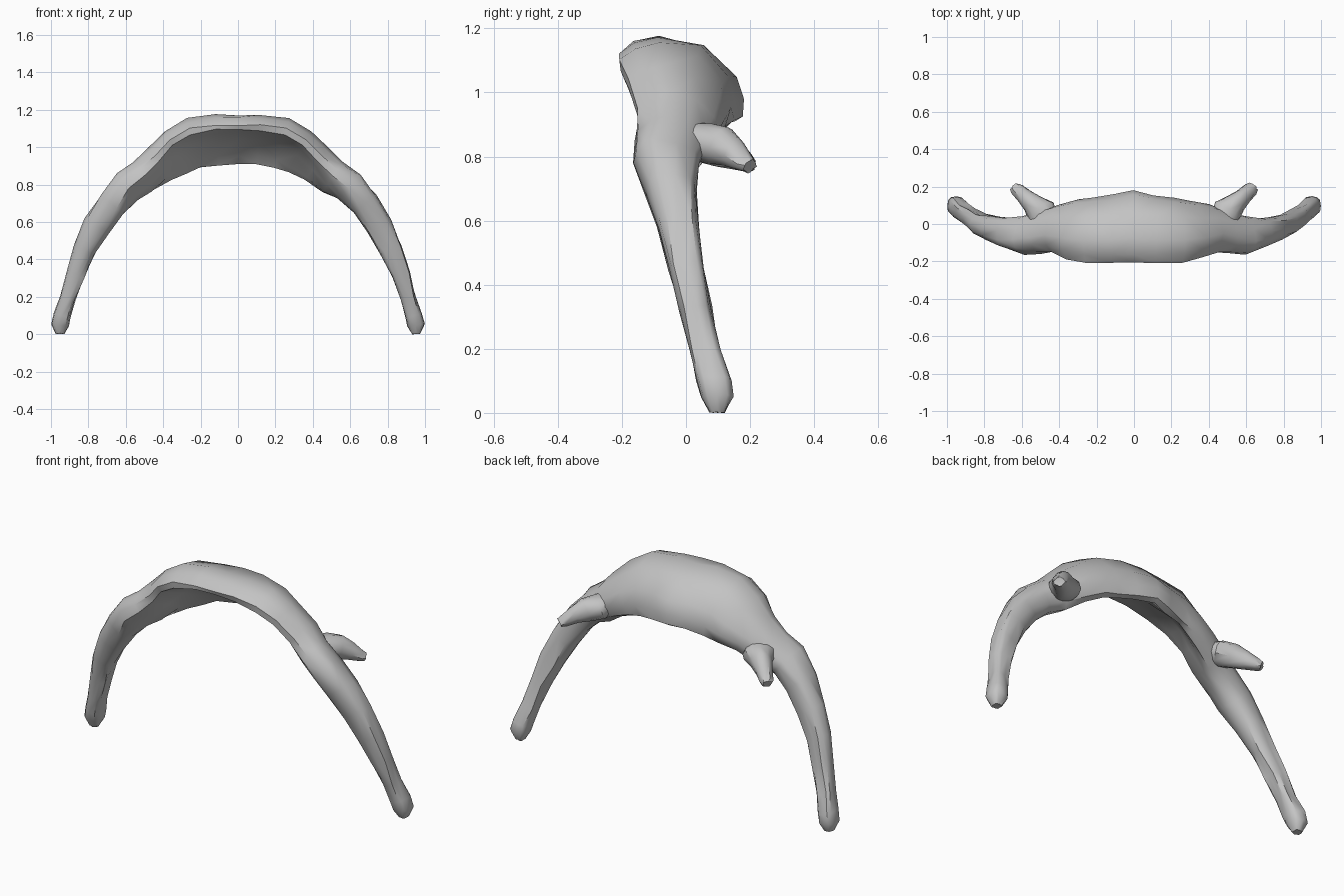
import bpy, bmesh, random
from math import sin, cos, pi, radians, copysign
from mathutils import Vector

random.seed(4)
cube = bpy.data.objects.get("Cube")
if cube:
    bpy.data.objects.remove(cube, do_unlink=True)

mat = bpy.data.materials.new("bone grey")
mat.use_nodes = True
colour = (0.55, 0.55, 0.55, 1)
mat.diffuse_color = colour
mat.node_tree.nodes["Principled BSDF"].inputs["Base Color"].default_value = colour

SIDES = 12


def loft(name, rings):
    """Skin a list of closed rings and cap both ends."""
    bm = bmesh.new()
    loops = [[bm.verts.new(p) for p in ring] for ring in rings]
    for a, b in zip(loops, loops[1:]):
        for i in range(SIDES):
            j = (i + 1) % SIDES
            bm.faces.new((a[i], a[j], b[j], b[i]))
    bm.faces.new(loops[0])
    bm.faces.new(loops[-1])
    bmesh.ops.recalc_face_normals(bm, faces=bm.faces)
    bmesh.ops.triangulate(bm, faces=bm.faces)
    mesh = bpy.data.meshes.new(name)
    bm.to_mesh(mesh)
    bm.free()
    mesh.materials.append(mat)
    obj = bpy.data.objects.new(name, mesh)
    bpy.context.collection.objects.link(obj)
    bpy.ops.object.select_all(action="DESELECT")
    obj.select_set(True)
    bpy.context.view_layer.objects.active = obj
    bpy.ops.object.shade_smooth_by_angle(angle=radians(42))


def rough(amount):
    return Vector([random.uniform(-amount, amount) for _ in range(3)])


def blunt(value):
    """Fill out the corners of a round section."""
    return copysign(abs(value) ** 0.72, value)


# Arch stations: x, y, z, half width, half thickness, tilt, bulge
half = [
    (0.00, -0.012, 1.02, 0.215, 0.064, 28, 0.075),
    (0.11, -0.03, 1.02, 0.205, 0.064, 30, 0.08),
    (0.23, -0.04, 1.00, 0.20, 0.066, 32, 0.08),
    (0.32, -0.035, 0.957, 0.175, 0.066, 32, 0.06),
    (0.41, -0.028, 0.90, 0.135, 0.07, 30, 0.04),
    (0.50, -0.045, 0.835, 0.115, 0.076, 28, 0.02),
    (0.59, -0.062, 0.785, 0.10, 0.078, 25, 0.01),
    (0.675, -0.047, 0.695, 0.08, 0.078, 10, 0),
    (0.755, -0.025, 0.58, 0.064, 0.072, 0, 0),
    (0.82, -0.002, 0.45, 0.055, 0.06, 0, 0),
    (0.87, 0.03, 0.32, 0.052, 0.05, 0, 0),
    (0.91, 0.062, 0.19, 0.046, 0.042, 0, 0),
    (0.94, 0.088, 0.10, 0.055, 0.046, 0, 0),
    (0.951, 0.098, 0.05, 0.050, 0.047, 0, 0),
    (0.952, 0.098, 0.002, 0.024, 0.022, 0, 0),
]
stations = [(-s[0], *s[1:]) for s in half[:0:-1]] + half

rings = []
for k, (x, y, z, w, t, tilt, bulge) in enumerate(stations):
    a, b = stations[max(k - 1, 0)], stations[min(k + 1, len(stations) - 1)]
    out = Vector((a[2] - b[2], 0, b[0] - a[0])).normalized()
    back = Vector((0, 1, 0))
    tilt = radians(tilt)
    wide = back * cos(tilt) - out * sin(tilt)
    thick = out * cos(tilt) + back * sin(tilt)
    ring = []
    for i in range(SIDES):
        u, v = blunt(cos(2 * pi * i / SIDES)), blunt(sin(2 * pi * i / SIDES))
        p = Vector((x, y, z)) + wide * w * u + thick * (t * v + bulge * (1 - u * u))
        ring.append(p + rough(0.006 if abs(x) < 0.93 else 0.002))
    rings.append(ring)
loft("bone_arch", rings)

# Small horns pointing outward and back: x, y, z, radius across, radius in height
horn = [
    (0.47, 0.02, 0.86, 0.07, 0.05),
    (0.495, 0.06, 0.845, 0.085, 0.065),
    (0.54, 0.11, 0.83, 0.058, 0.064),
    (0.585, 0.15, 0.808, 0.045, 0.046),
    (0.625, 0.185, 0.78, 0.036, 0.03),
    (0.64, 0.2, 0.77, 0.026, 0.022),
]
for side, label in ((1, "left"), (-1, "right")):
    rings = []
    for x, y, z, r, h in horn:
        across = Vector((0.75 * side, -0.66, 0))
        up = Vector((0.25 * side, 0.3, 0.92))
        rings.append([Vector((x * side, y, z)) + across * r * cos(2 * pi * i / SIDES)
                      + up * h * sin(2 * pi * i / SIDES) + rough(0.004)
                      for i in range(SIDES)])
    loft(label + "_horn", rings)
